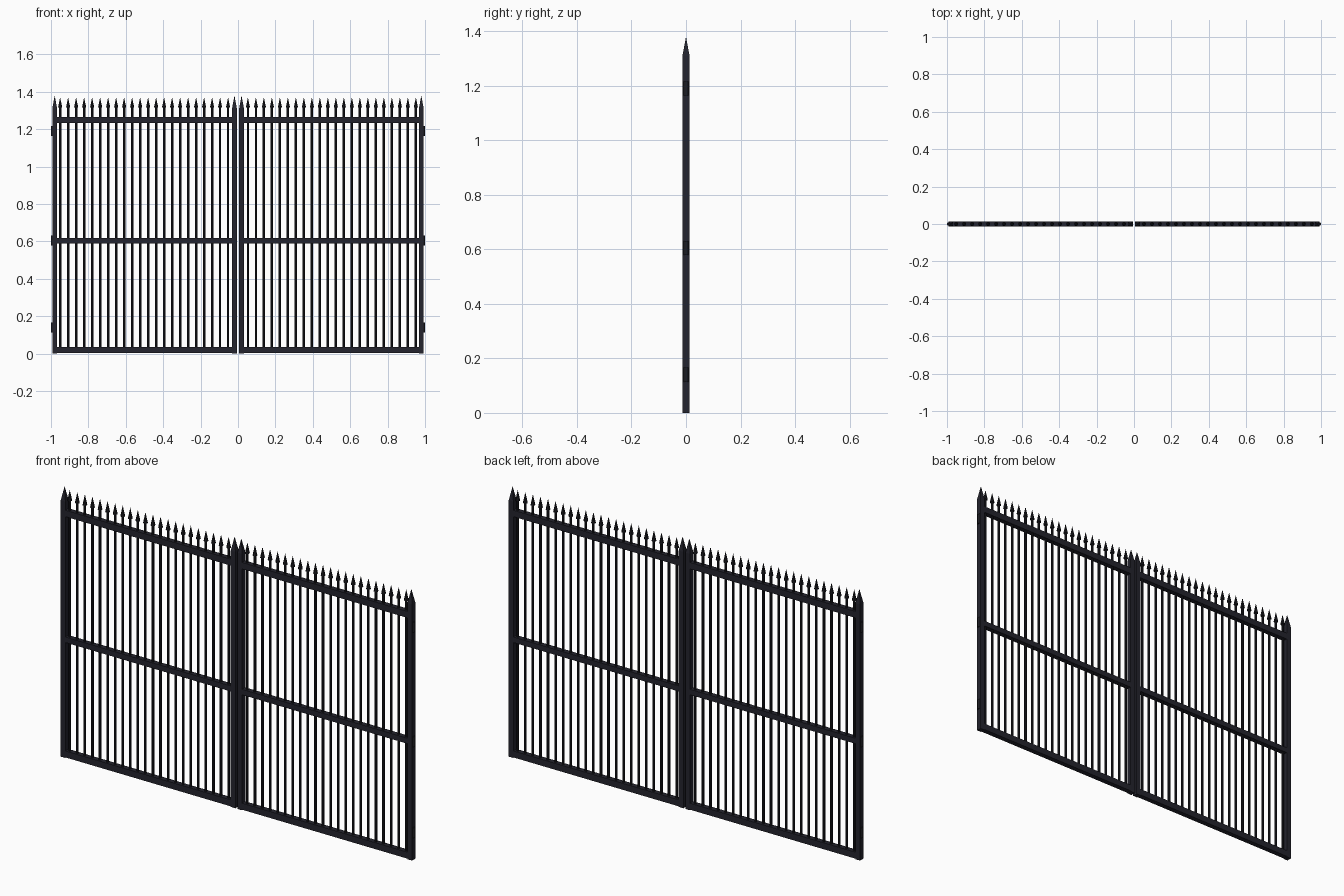
import bpy, bmesh, math
from mathutils import Matrix

if "Cube" in bpy.data.objects:
    bpy.data.objects.remove(bpy.data.objects["Cube"])


def material(name, rgb):
    m = bpy.data.materials.new(name)
    m.diffuse_color = (*rgb, 1)
    m.use_nodes = True
    m.node_tree.nodes["Principled BSDF"].inputs["Base Color"].default_value = m.diffuse_color
    return m


FRAME = material("blue black frame paint", (0.017, 0.017, 0.026))
IRON = material("black iron", (0.011, 0.011, 0.015))


def box(bm, x0, x1, depth, z0, z1):
    mat = Matrix.Translation(((x0 + x1) / 2, 0, (z0 + z1) / 2)) @ Matrix.Diagonal((x1 - x0, depth, z1 - z0, 1))
    bmesh.ops.create_cube(bm, size=1, matrix=mat)


def cone(bm, x, z0, z1, r0, r1, sides, turn=0.0):
    mat = Matrix.Translation((x, 0, (z0 + z1) / 2)) @ Matrix.Rotation(turn, 4, 'Z')
    bmesh.ops.create_cone(bm, cap_ends=True, segments=sides, radius1=r0, radius2=r1, depth=z1 - z0, matrix=mat)


def finish(bm, name, mat, smooth=False):
    me = bpy.data.meshes.new(name)
    bm.to_mesh(me)
    bm.free()
    me.materials.append(mat)
    ob = bpy.data.objects.new(name, me)
    bpy.context.collection.objects.link(ob)
    if smooth:
        bpy.context.view_layer.objects.active = ob
        ob.select_set(True)
        bpy.ops.object.shade_smooth_by_angle(angle=math.radians(40))
        ob.select_set(False)


W = 0.026                     # post thickness
OUTER, INNER = 0.98, 0.019    # post centres
BARS, FIRST, LAST = 22, 0.053, 0.951

for side, s in (("left", -1), ("right", 1)):
    # square posts with pyramid tips
    for label, x in (("hinge_post", OUTER), ("meeting_post", INNER)):
        bm = bmesh.new()
        box(bm, s * x - W / 2, s * x + W / 2, W, 0, 1.31)
        cone(bm, s * x, 1.31, 1.38, W / math.sqrt(2), 0, 4, math.pi / 4)
        finish(bm, f"{side}_{label}", FRAME)

    # horizontal rails
    a, b = sorted((s * (INNER + W / 2), s * (OUTER - W / 2)))
    for label, z0, z1 in (("bottom_rail", 0.003, 0.036), ("middle_rail", 0.59, 0.618), ("top_rail", 1.233, 1.266)):
        bm = bmesh.new()
        box(bm, a, b, W, z0, z1)
        finish(bm, f"{side}_{label}", FRAME)

    # upright bars and their spear heads
    bars, heads = bmesh.new(), bmesh.new()
    for i in range(BARS):
        x = s * (FIRST + (LAST - FIRST) * i / (BARS - 1))
        cone(bars, x, 0.03, 1.32, 0.0062, 0.0062, 8)
        cone(heads, x, 1.315, 1.37, 0.0115, 0, 8)
    finish(bars, f"{side}_bars", IRON, True)
    finish(heads, f"{side}_spear_heads", IRON, True)

    # hinge barrels on the outer post
    bm = bmesh.new()
    for z in (0.14, 0.605, 1.19):
        cone(bm, s * 0.99, z - 0.026, z + 0.026, 0.01, 0.01, 12)
    finish(bm, f"{side}_hinges", IRON, True)
